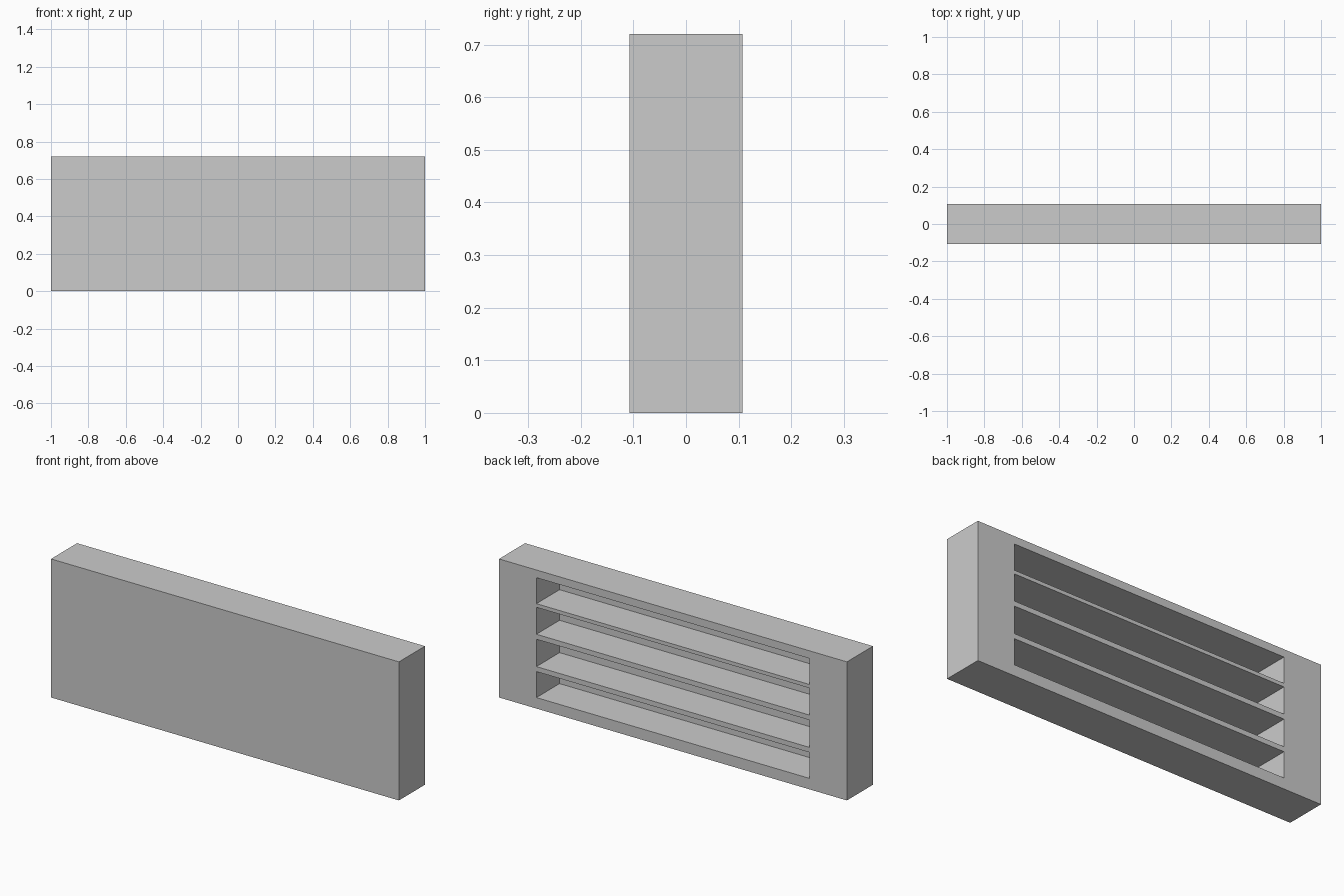
import bpy

if "Cube" in bpy.data.objects:
    bpy.data.objects.remove(bpy.data.objects["Cube"])

WIDTH, DEPTH, HEIGHT = 2.0, 0.214, 0.72
SLOT_HALF_WIDTH = 0.785
FRONT_WALL = 0.024


def box(name, lo, hi):
    """Axis-aligned box between two corners."""
    bpy.ops.mesh.primitive_cube_add(size=1, location=[(a + b) / 2 for a, b in zip(lo, hi)])
    obj = bpy.context.object
    obj.name = name
    obj.scale = [b - a for a, b in zip(lo, hi)]
    bpy.ops.object.transform_apply(location=True, rotation=True, scale=True)
    return obj


# Solid slab with a plain front
panel = box("slotted_panel", (-WIDTH / 2, -DEPTH / 2, 0), (WIDTH / 2, DEPTH / 2, HEIGHT))

# Four long pockets opening at the back
slots = [(0.057, 0.192), (0.218, 0.36), (0.386, 0.526), (0.545, 0.68)]
for i, (z0, z1) in enumerate(slots):
    cutter = box(f"slot_cutter_{i + 1}",
                 (-SLOT_HALF_WIDTH, -DEPTH / 2 + FRONT_WALL, z0),
                 (SLOT_HALF_WIDTH, DEPTH / 2 + 0.1, z1))
    cutter.hide_render = True
    cut = panel.modifiers.new(f"slot_{i + 1}", 'BOOLEAN')
    cut.operation = 'DIFFERENCE'
    cut.solver = 'EXACT'
    cut.object = cutter
    bpy.context.view_layer.objects.active = panel
    bpy.ops.object.modifier_apply(modifier=cut.name)
    bpy.data.objects.remove(cutter)
